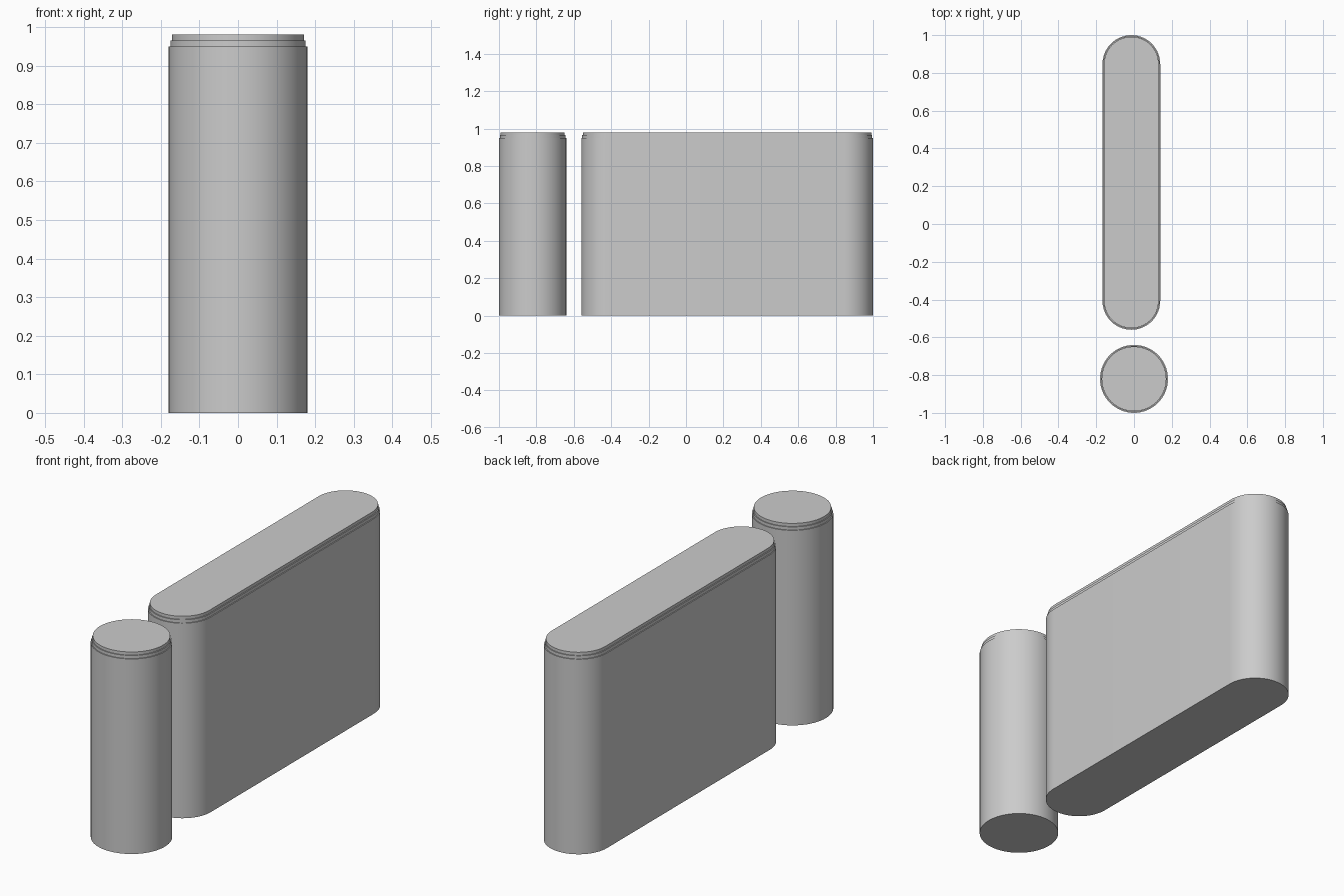
import bpy
import bmesh
import math

cube = bpy.data.objects.get("Cube")
if cube:
    bpy.data.objects.remove(cube, do_unlink=True)

# Single plain grey
grey = bpy.data.materials.new("plain grey")
grey.use_nodes = True
GREY = (0.6, 0.6, 0.6, 1.0)
grey.diffuse_color = GREY
grey.node_tree.nodes["Principled BSDF"].inputs["Base Color"].default_value = GREY

SEGMENTS = 32  # per half circle

# Height and inset of each ring, from the base up over the two small steps
STEPS = [(0, 0), (0.95, 0), (0.95, 0.0045), (0.965, 0.0045),
         (0.965, 0.009), (0.98, 0.009)]


def outline(radius, half_straight):
    """Circle, or a round-ended slot when half_straight is above zero."""
    points = []
    for side in (1, -1):
        for i in range(SEGMENTS + 1):
            if half_straight == 0 and i == SEGMENTS:
                continue
            a = math.pi * i / SEGMENTS
            points.append((side * radius * math.cos(a),
                           side * (radius * math.sin(a) + half_straight)))
    return points


def stepped_pillar(name, x, y, radius, half_straight):
    bm = bmesh.new()
    rings = []
    for z, inset in STEPS:
        rings.append([bm.verts.new((px, py, z))
                      for px, py in outline(radius - inset, half_straight)])
    n = len(rings[0])
    for low, high in zip(rings, rings[1:]):
        for i in range(n):
            j = (i + 1) % n
            bm.faces.new((low[i], low[j], high[j], high[i]))
    bm.faces.new(rings[0][::-1])
    bm.faces.new(rings[-1])
    bmesh.ops.recalc_face_normals(bm, faces=bm.faces)
    mesh = bpy.data.meshes.new(name)
    bm.to_mesh(mesh)
    bm.free()
    mesh.materials.append(grey)
    obj = bpy.data.objects.new(name, mesh)
    obj.location = (x, y, 0)
    bpy.context.collection.objects.link(obj)
    bpy.ops.object.select_all(action='DESELECT')
    obj.select_set(True)
    bpy.context.view_layer.objects.active = obj
    bpy.ops.object.shade_smooth_by_angle(angle=math.radians(30))
    return obj


# Round pillar at the front, long round-ended slab behind it
stepped_pillar("round_pillar", 0, -0.82, 0.18, 0)
stepped_pillar("long_slab", -0.014, 0.22, 0.153, 0.78 - 0.153)
